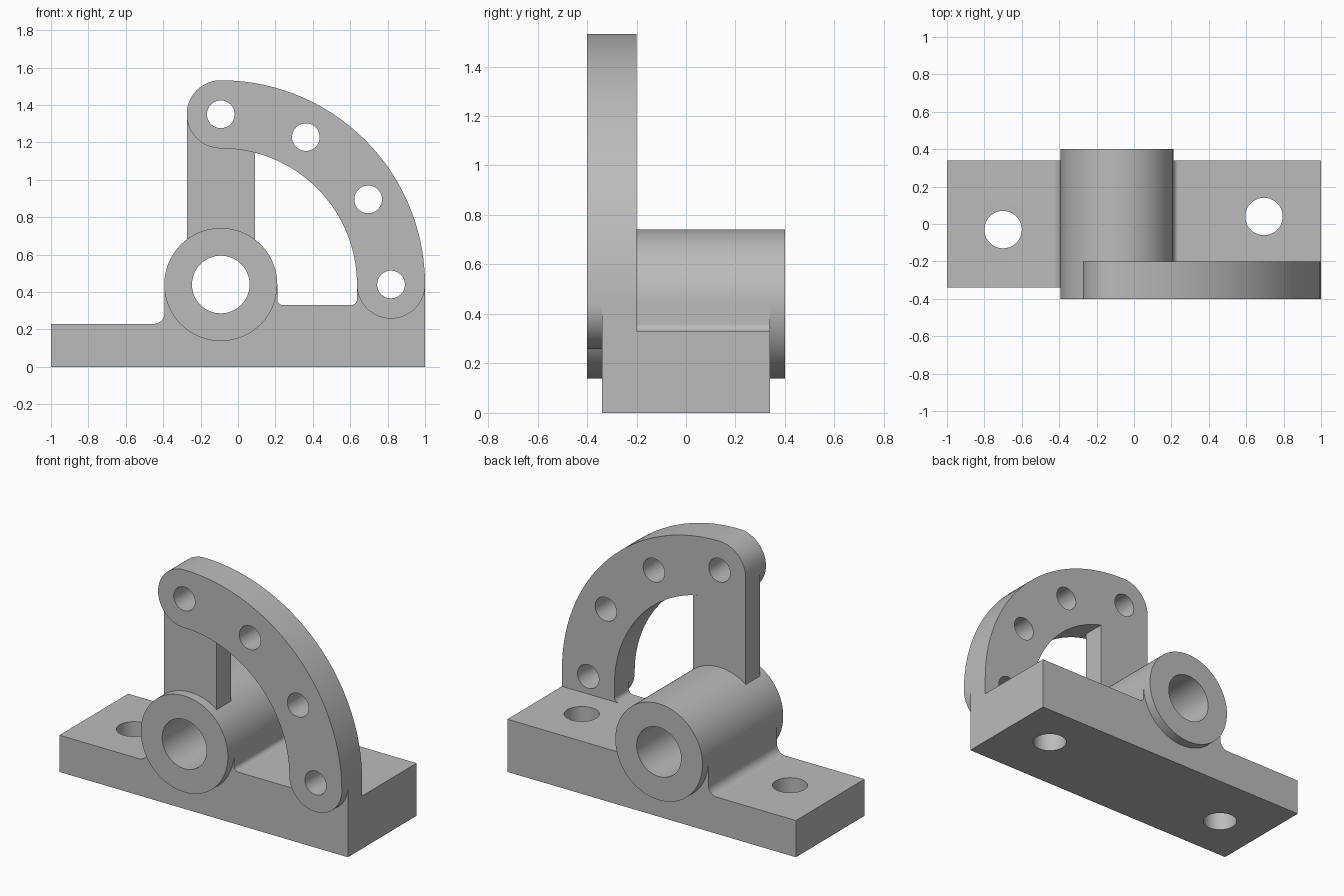
import bpy, bmesh
from math import sin, cos, pi, radians, degrees, asin, acos

cube = bpy.data.objects.get("Cube")
if cube:
    bpy.data.objects.remove(cube, do_unlink=True)

# Main dimensions
CX, CZ = -0.092, 0.44              # bore axis, also centre of the arc
BOSS_R, BORE_R = 0.302, 0.154
ARC_R, END_R = 0.91, 0.182         # arc centreline and rounded end
HALF_LEN, HALF_BASE = 0.4, 0.34
PLATE_BACK = -0.2
STEP_LOW, STEP_HIGH = 0.23, 0.33   # base heights, right and left arms

grey = bpy.data.materials.new("Cast grey")
grey.use_nodes = True
colour = (0.5, 0.5, 0.5, 1)
grey.diffuse_color = colour
grey.node_tree.nodes["Principled BSDF"].inputs["Base Color"].default_value = colour


def arc(x, z, r, start, end):
    """Points on an arc in the XZ plane, angles in degrees."""
    n = max(4, round(abs(end - start) / 3))
    angles = [radians(start + (end - start) * i / n) for i in range(n + 1)]
    return [(x + r * cos(a), z + r * sin(a)) for a in angles]


def circle(x, z, r):
    return arc(x, z, r, 0, 360)[:-1]


def extrude_part(name, y0, y1, *loops):
    """Extrude an outline with optional holes from y0 to y1."""
    curve = bpy.data.curves.new(name, "CURVE")
    curve.dimensions = "2D"
    curve.fill_mode = "BOTH"
    curve.extrude = (y1 - y0) / 2
    for loop in loops:
        spline = curve.splines.new("POLY")
        spline.points.add(len(loop) - 1)
        for point, (x, z) in zip(spline.points, loop):
            point.co = (x, z, 0, 1)
        spline.use_cyclic_u = True
    temp = bpy.data.objects.new(name + "_outline", curve)
    bpy.context.collection.objects.link(temp)
    graph = bpy.context.evaluated_depsgraph_get()
    mesh = bpy.data.meshes.new_from_object(temp.evaluated_get(graph))
    bpy.data.objects.remove(temp, do_unlink=True)
    bm = bmesh.new()
    bm.from_mesh(mesh)
    bmesh.ops.remove_doubles(bm, verts=bm.verts, dist=0.0001)
    for v in bm.verts:             # stand the outline upright
        x, z, depth = v.co
        v.co = (x, (y0 + y1) / 2 - depth, z)
    bmesh.ops.recalc_face_normals(bm, faces=bm.faces)
    bm.to_mesh(mesh)
    bm.free()
    mesh.materials.clear()
    mesh.materials.append(grey)
    obj = bpy.data.objects.new(name, mesh)
    bpy.context.collection.objects.link(obj)
    return obj


def drill(obj, x, y, r):
    """Cut a vertical hole through a part."""
    bpy.ops.mesh.primitive_cylinder_add(vertices=72, radius=r, depth=2, location=(x, y, 0))
    cutter = bpy.context.object
    cutter.name = "hole_cutter"
    cutter.hide_render = True
    cutter.data.materials.append(grey)
    mod = obj.modifiers.new("hole", "BOOLEAN")
    mod.operation = "DIFFERENCE"
    mod.solver = "EXACT"
    mod.object = cutter
    bpy.context.view_layer.objects.active = obj
    bpy.ops.object.modifier_apply(modifier=mod.name)
    bpy.data.objects.remove(cutter, do_unlink=True)


parts = []

# Stepped base with filleted cradle under the boss
left_fillet, right_fillet = 0.03, 0.055
base = extrude_part(
    "base", -HALF_BASE, HALF_BASE,
    [(-1, 0), (1, 0), (1, STEP_HIGH)]
    + arc(CX + BOSS_R + left_fillet, STEP_HIGH + left_fillet, left_fillet, 270, 180)
    + arc(CX, CZ, BOSS_R, 360, 180)
    + arc(CX - BOSS_R - right_fillet, STEP_LOW + right_fillet, right_fillet, 360, 270)
    + [(-1, STEP_LOW)])
drill(base, -0.7, -0.03, 0.1)
drill(base, 0.695, 0.04, 0.1)
parts.append(base)

# Bearing boss
parts.append(extrude_part("bearing_boss", -HALF_LEN, HALF_LEN,
                          circle(CX, CZ, BOSS_R), circle(CX, CZ, BORE_R)))

# Quarter arc plate with rounded ends and four holes
holes = [circle(CX + ARC_R * cos(a), CZ + ARC_R * sin(a), 0.074)
         for a in (i * pi / 6 for i in range(4))]
parts.append(extrude_part(
    "arc_plate", -HALF_LEN, PLATE_BACK,
    arc(CX, CZ, ARC_R + END_R, 0, 90)
    + arc(CX, CZ + ARC_R, END_R, 90, 270)[1:]
    + arc(CX, CZ, ARC_R - END_R, 90, 0)[1:]
    + arc(CX + ARC_R, CZ, END_R, 180, 360)[1:-1], *holes))

# Column from the boss to the top of the arc
foot = degrees(acos(END_R / BOSS_R))
head = degrees(acos(END_R / (ARC_R - END_R)))
parts.append(extrude_part(
    "column", -HALF_BASE, PLATE_BACK,
    arc(CX, CZ, BOSS_R, 180 - foot, foot)
    + arc(CX, CZ, ARC_R - END_R, head, 90)
    + arc(CX, CZ + ARC_R, END_R, 270, 180)[1:]))

# Webs joining the lower arc end to the base
dip = degrees(asin((CZ - STEP_HIGH) / END_R))
end_x = CX + ARC_R
parts.append(extrude_part(
    "inner_web", -HALF_BASE, PLATE_BACK,
    arc(end_x - END_R - left_fillet, STEP_HIGH + left_fillet, left_fillet, 270, 360)
    + arc(end_x, CZ, END_R, 180, 180 + dip)))
parts.append(extrude_part(
    "outer_web", -HALF_BASE, PLATE_BACK,
    [(1, STEP_HIGH)] + arc(end_x, CZ, END_R, 0, -dip)))

# Smooth round surfaces, sharp edges
bpy.ops.object.select_all(action="DESELECT")
for part in parts:
    part.select_set(True)
bpy.context.view_layer.objects.active = parts[0]
bpy.ops.object.shade_smooth_by_angle(angle=radians(30))
